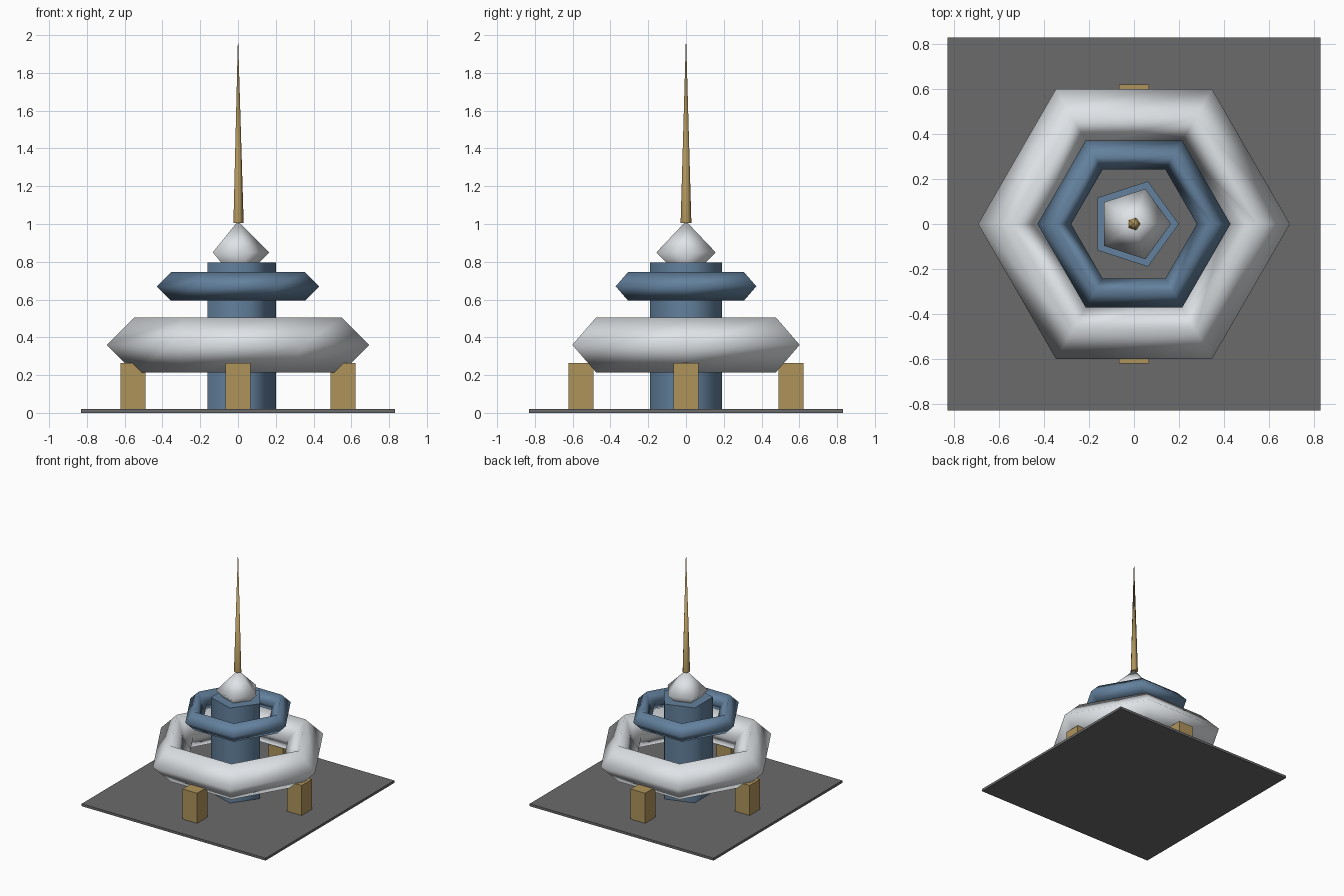
import bpy, bmesh
from math import cos, sin, pi, radians

if "Cube" in bpy.data.objects:
    bpy.data.objects.remove(bpy.data.objects["Cube"], do_unlink=True)


def material(name, rgb):
    mat = bpy.data.materials.new(name)
    mat.use_nodes = True
    colour = (*rgb, 1.0)
    mat.diffuse_color = colour
    mat.node_tree.nodes["Principled BSDF"].inputs["Base Color"].default_value = colour
    return mat


WHITE = material("pale white", (0.74, 0.77, 0.80))
BLUE = material("steel blue", (0.125, 0.22, 0.34))
GOLD = material("dull gold", (0.43, 0.295, 0.105))
GREY = material("dark grey", (0.145, 0.145, 0.145))


def finish(name, bm, mat):
    bmesh.ops.recalc_face_normals(bm, faces=bm.faces)
    mesh = bpy.data.meshes.new(name)
    bm.to_mesh(mesh)
    bm.free()
    mesh.materials.append(mat)
    obj = bpy.data.objects.new(name, mesh)
    bpy.context.collection.objects.link(obj)
    return obj


def box(name, centre, size, mat):
    bm = bmesh.new()
    bmesh.ops.create_cube(bm, size=1)
    bmesh.ops.scale(bm, vec=size, verts=bm.verts)
    bmesh.ops.translate(bm, vec=centre, verts=bm.verts)
    return finish(name, bm, mat)


def lathe(name, profile, sides, mat, closed=False, angle=180):
    """Revolve (radius, z) points around z, with a corner on +x."""
    bm = bmesh.new()
    rings = []
    for r, z in profile:
        if r == 0:
            rings.append([bm.verts.new((0, 0, z))] * sides)
        else:
            turns = [2 * pi * i / sides for i in range(sides)]
            rings.append([bm.verts.new((r * cos(t), r * sin(t), z)) for t in turns])
    pairs = list(zip(rings, rings[1:]))
    if closed:
        pairs.append((rings[-1], rings[0]))
    for a, b in pairs:
        for i in range(sides):
            j = (i + 1) % sides
            corners = list(dict.fromkeys((a[i], a[j], b[j], b[i])))
            bm.faces.new(corners)
    # Cap any open ends
    if not closed:
        for ring in (rings[0], rings[-1]):
            if len(set(ring)) > 1:
                bm.faces.new(ring)
    obj = finish(name, bm, mat)
    bpy.ops.object.select_all(action="DESELECT")
    obj.select_set(True)
    bpy.context.view_layer.objects.active = obj
    bpy.ops.object.shade_smooth_by_angle(angle=radians(angle))
    return obj


def ring(name, radius, tube, z, mat):
    """Six-sided ring with a diamond cross-section."""
    diamond = [(radius + tube, z), (radius, z + tube), (radius - tube, z), (radius, z - tube)]
    return lathe(name, diamond, 6, mat, closed=True)


# Ground slab
box("base_plate", (0, 0, 0.01), (1.66, 1.66, 0.02), GREY)

# Central tower with its crown and needle
lathe("tower", [(0.2, 0.01), (0.2, 0.795)], 5, BLUE, angle=80)
lathe("crown", [(0, 0.685), (0.165, 0.85), (0, 1.015)], 5, WHITE)
lathe("spire", [(0.03, 1.005), (0, 2.0)], 5, GOLD, angle=80)

# Floating rings
ring("lower_ring", 0.55, 0.145, 0.36, WHITE)
ring("upper_ring", 0.355, 0.075, 0.67, BLUE)

# Four supports under the lower ring
for side, x, y in (("left", 1, 0), ("right", -1, 0), ("front", 0, -1), ("back", 0, 1)):
    box(side + "_support", (0.555 * x, 0.555 * y, 0.14), (0.132, 0.132, 0.25), GOLD)
